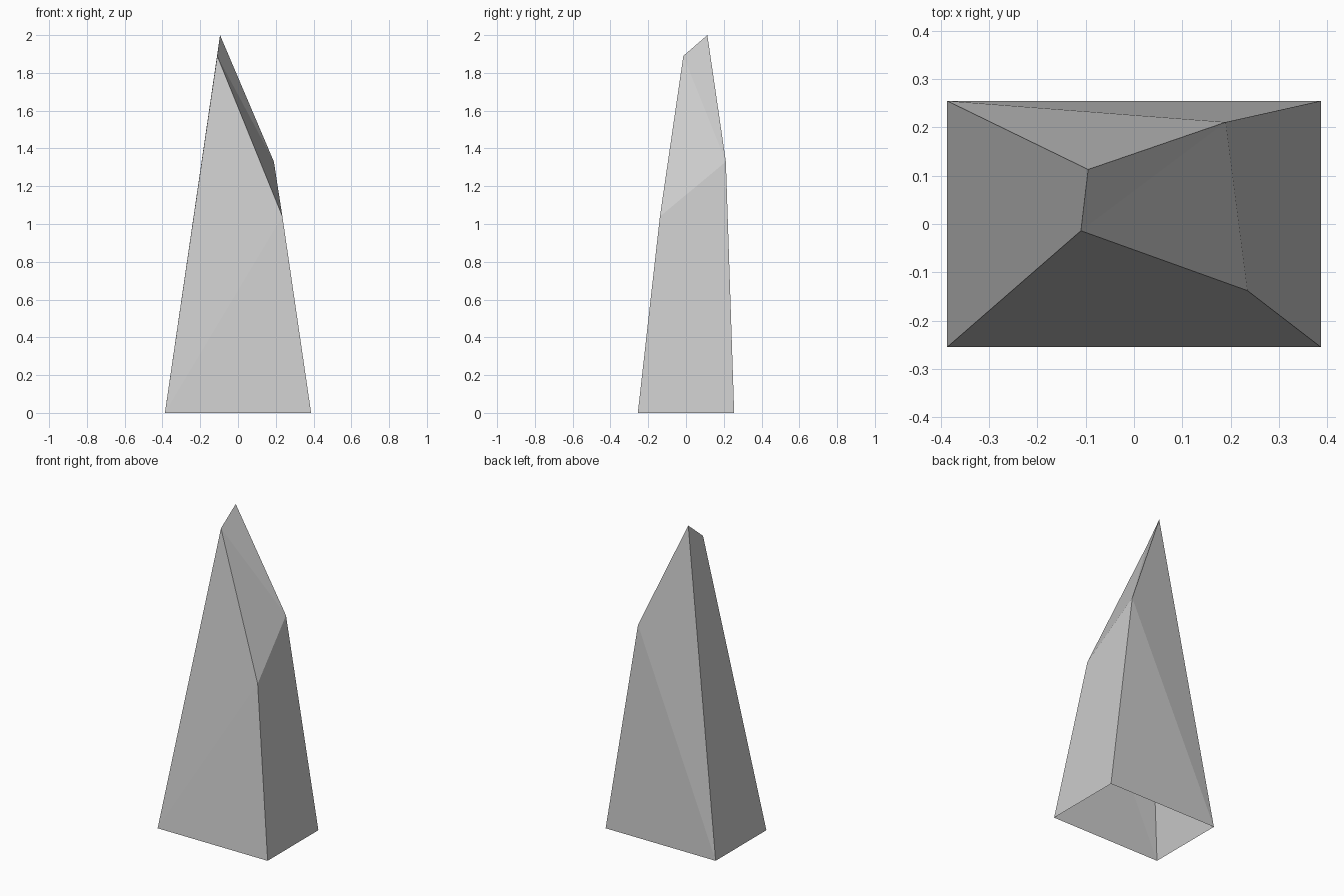
import bpy
import bmesh

cube = bpy.data.objects.get("Cube")
if cube:
    bpy.data.objects.remove(cube, do_unlink=True)

# Stone colour
GREY = (0.6, 0.6, 0.6, 1)
stone = bpy.data.materials.new("grey stone")
stone.use_nodes = True
stone.diffuse_color = GREY
stone.node_tree.nodes["Principled BSDF"].inputs["Base Color"].default_value = GREY

# Rectangular base and slanted crown, both counter-clockwise from front right
HX, HY = 0.387, 0.255
base = [(-HX, -HY, 0), (HX, -HY, 0), (HX, HY, 0), (-HX, HY, 0)]
crown = [(-0.11, -0.014, 1.89), (0.235, -0.138, 1.04),
         (0.19, 0.211, 1.33), (-0.095, 0.113, 2.0)]

bm = bmesh.new()
low = [bm.verts.new(p) for p in base]
high = [bm.verts.new(p) for p in crown]

# Front and back walls are creased from the right-hand base corners
for a, b, c, d in ((low[0], low[1], high[1], high[0]),
                   (low[3], high[3], high[2], low[2])):
    bm.faces.new((a, b, c))
    bm.faces.new((a, c, d))

# Flat side walls
bm.faces.new((low[1], low[2], high[2], high[1]))
bm.faces.new((low[3], low[0], high[0], high[3]))

# Creased broken top; the underside stays open
bm.faces.new((high[0], high[1], high[2]))
bm.faces.new((high[0], high[2], high[3]))

mesh = bpy.data.meshes.new("rock_spire")
bm.to_mesh(mesh)
bm.free()
mesh.materials.append(stone)
spire = bpy.data.objects.new("rock_spire", mesh)
bpy.context.collection.objects.link(spire)
